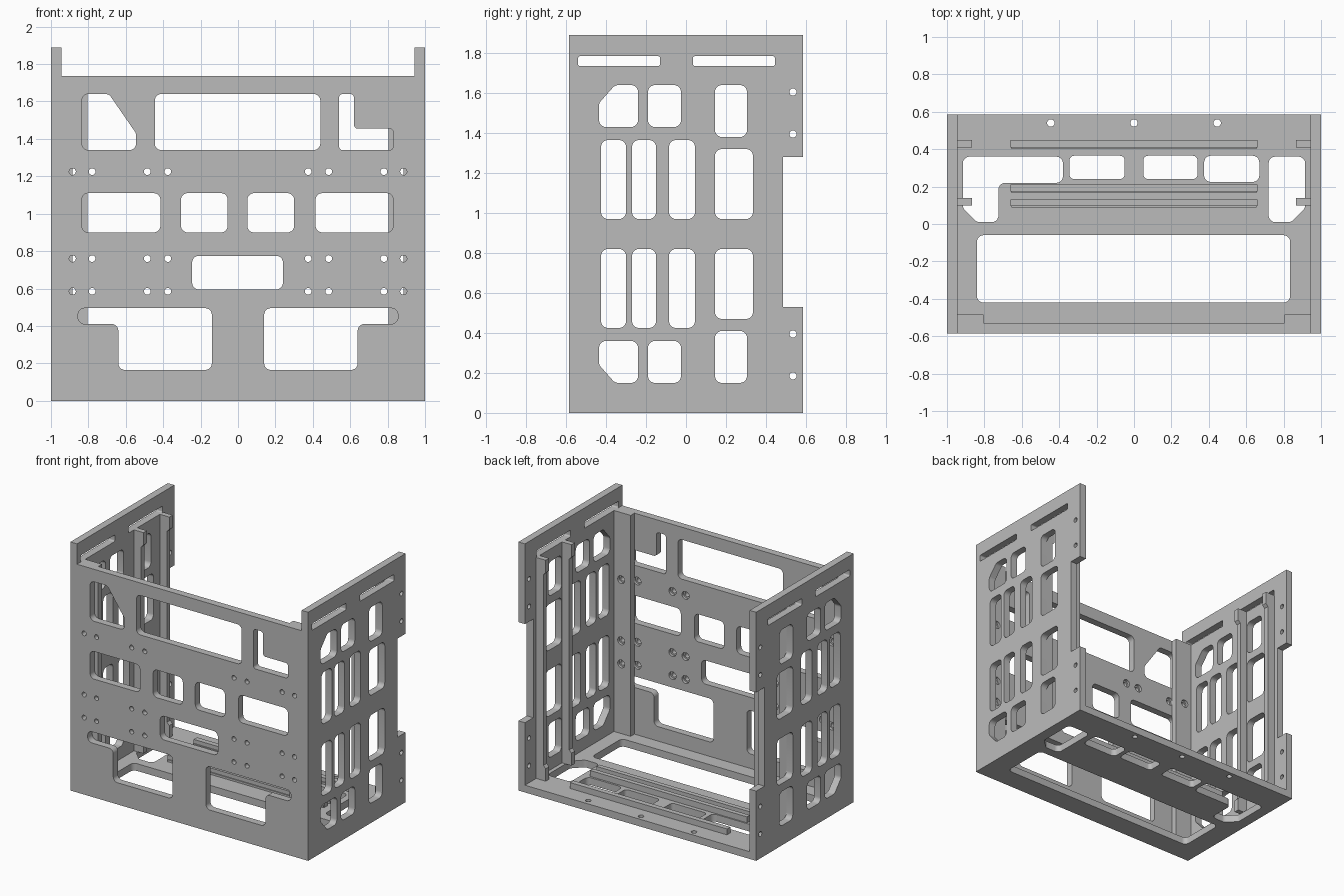
import bpy, bmesh, math
from mathutils import Vector, Matrix

cube = bpy.data.objects.get("Cube")
if cube:
    bpy.data.objects.remove(cube, do_unlink=True)

grey = bpy.data.materials.new("plain_grey")
grey.use_nodes = True
GREY = (0.5, 0.5, 0.5, 1)
grey.diffuse_color = GREY
grey.node_tree.nodes["Principled BSDF"].inputs["Base Color"].default_value = GREY

T = 0.055            # sheet thickness
INNER = 1 - T        # inner face of the side walls
DEPTH = 0.585        # half depth
MID_Z = 0.895        # symmetry height of the side cut-outs


def rounded(points, r=0.035, steps=5):
    """Round every corner of a polygon."""
    pts = [Vector(p) for p in points]
    out = []
    for i, p in enumerate(pts):
        u = (pts[i - 1] - p).normalized()
        v = (pts[(i + 1) % len(pts)] - p).normalized()
        half = u.angle(v) / 2
        c = p + (u + v).normalized() * (r / math.sin(half))
        s, e = p + u * (r / math.tan(half)) - c, p + v * (r / math.tan(half)) - c
        for k in range(steps + 1):
            out.append(c + s.lerp(e, k / steps).normalized() * r)
    return out


def corners(x0, x1, y0, y1):
    return [(x0, y0), (x1, y0), (x1, y1), (x0, y1)]


def rect(x0, x1, y0, y1, r=0.035):
    return rounded(corners(x0, x1, y0, y1), r)


def circle(x, y, r=0.018, n=16):
    return [(x + r * math.cos(2 * math.pi * k / n),
             y + r * math.sin(2 * math.pi * k / n)) for k in range(n)]


def finish(name, bm):
    mesh = bpy.data.meshes.new(name)
    bmesh.ops.recalc_face_normals(bm, faces=bm.faces)
    bm.to_mesh(mesh)
    bm.free()
    mesh.materials.append(grey)
    obj = bpy.data.objects.new(name, mesh)
    bpy.context.collection.objects.link(obj)
    return obj


def plate(name, loops, axis, start, thick):
    """Extrude an outline with holes along an axis, from start to start + thick."""
    curve = bpy.data.curves.new(name, "CURVE")
    curve.dimensions, curve.fill_mode, curve.extrude = "2D", "BOTH", thick / 2
    for loop in loops:
        spline = curve.splines.new("POLY")
        spline.points.add(len(loop) - 1)
        for sp, p in zip(spline.points, loop):
            sp.co = (p[0], p[1], 0, 1)
        spline.use_cyclic_u = True
    tmp = bpy.data.objects.new(name, curve)
    bm = bmesh.new()
    bm.from_mesh(tmp.to_mesh())
    tmp.to_mesh_clear()
    bpy.data.objects.remove(tmp)
    bpy.data.curves.remove(curve)
    bmesh.ops.remove_doubles(bm, verts=bm.verts, dist=0.0002)
    mid = start + thick / 2
    for v in bm.verts:
        a, b, c = v.co
        v.co = {"X": (mid + c, a, b), "Y": (a, mid + c, b), "Z": (a, b, mid + c)}[axis]
    return finish(name, bm)


def boxes(name, spans):
    bm = bmesh.new()
    for x0, x1, y0, y1, z0, z1 in spans:
        m = Matrix.Translation(((x0 + x1) / 2, (y0 + y1) / 2, (z0 + z1) / 2))
        m = m @ Matrix.Diagonal((abs(x1 - x0), y1 - y0, z1 - z0, 1))
        bmesh.ops.create_cube(bm, size=1, matrix=m)
    return finish(name, bm)


def counterbore(obj, spots, y, depth=0.02, r=0.03):
    """Widen screw holes on the inner face."""
    bm = bmesh.new()
    for x, z in spots:
        m = Matrix.Translation((x, y, z)) @ Matrix.Rotation(math.pi / 2, 4, "X")
        bmesh.ops.create_cone(bm, cap_ends=True, segments=16, radius1=r, radius2=r,
                              depth=depth * 2, matrix=m)
    cutter = finish("bore_cutter", bm)
    cutter.hide_render = True
    mod = obj.modifiers.new("bores", "BOOLEAN")
    mod.operation, mod.object, mod.solver = "DIFFERENCE", cutter, "EXACT"
    bpy.context.view_layer.update()
    obj_eval = obj.evaluated_get(bpy.context.evaluated_depsgraph_get())
    mesh = bpy.data.meshes.new_from_object(obj_eval)
    obj.modifiers.clear()
    obj.data = mesh
    bpy.data.objects.remove(cutter, do_unlink=True)


# Front panel with windows and screw holes
rows = (0.585, 0.76, 1.225)
screws = [(s * x, z) for s in (-1, 1) for x in (0.375, 0.485, 0.78) for z in rows]
edge_screws = [(s * 0.885, z) for s in (-1, 1) for z in rows]
low = [(0.14, 0.165), (0.64, 0.165), (0.64, 0.41), (0.855, 0.41), (0.855, 0.495), (0.14, 0.495)]
front_holes = [
    rounded([(-0.835, 1.34), (-0.545, 1.34), (-0.545, 1.43), (-0.69, 1.64), (-0.835, 1.64)]),
    rect(-0.445, 0.44, 1.34, 1.64),
    rounded([(0.54, 1.34), (0.83, 1.34), (0.83, 1.455), (0.62, 1.455), (0.62, 1.64),
             (0.54, 1.64)], 0.02),
    rect(-0.245, 0.24, 0.595, 0.775),
    rounded(low), rounded([(-x, z) for x, z in low]),
]
for x0, x1 in ((-0.835, -0.415), (-0.305, -0.055), (0.05, 0.30), (0.415, 0.83)):
    front_holes.append(rect(x0, x1, 0.90, 1.11))
front_holes += [circle(x, z) for x, z in screws + edge_screws]
front = plate("front_panel", [corners(-INNER, INNER, 0, 1.735)] + front_holes,
              "Y", -DEPTH, T)
counterbore(front, screws, -DEPTH + T)

# Corner posts behind the front panel
for side, s in (("left", 1), ("right", -1)):
    spots = [p for p in edge_screws if p[0] * s > 0]
    x0, x1 = sorted((s * 0.805, s * INNER))
    post = plate(side + "_corner_post",
                 [corners(x0, x1, T, 1.735)] + [circle(x, z) for x, z in spots],
                 "Y", -DEPTH + T, 0.045)
    counterbore(post, spots, -DEPTH + T + 0.045)

# Side walls: the upper half of the cut-outs is mirrored to the lower half
upper = [
    rounded([(-0.435, 1.43), (-0.24, 1.43), (-0.24, 1.64), (-0.355, 1.64), (-0.435, 1.55)]),
    rect(-0.19, -0.025, 1.43, 1.64), rect(0.145, 0.305, 1.38, 1.64),
    rect(-0.425, -0.30, 0.97, 1.365), rect(-0.27, -0.15, 0.97, 1.365),
    rect(-0.085, 0.045, 0.97, 1.365), rect(0.145, 0.335, 0.97, 1.32),
    circle(0.535, 1.605), circle(0.535, 1.395),
]
wall = [[(-DEPTH, 0), (DEPTH, 0), (DEPTH, 0.53), (0.485, 0.53), (0.485, 1.28),
         (DEPTH, 1.28), (DEPTH, 1.89), (-DEPTH, 1.89)]]
wall += upper + [[(y, 2 * MID_Z - z) for y, z in loop] for loop in upper]
wall += [rect(-0.54, -0.13, 1.735, 1.785, 0.01), rect(0.035, 0.445, 1.735, 1.785, 0.01)]
plate("left_wall", wall, "X", INNER, T)
plate("right_wall", wall, "X", -1, T)

# Floor
floor_holes = [
    rect(-0.84, 0.835, -0.42, -0.06),
    rounded([(-0.915, 0.36), (-0.38, 0.36), (-0.38, 0.22), (-0.725, 0.22), (-0.725, 0.01),
             (-0.84, 0.01), (-0.915, 0.085)]),
    rounded([(0.72, 0.01), (0.84, 0.01), (0.915, 0.085), (0.915, 0.36), (0.72, 0.36)]),
    rect(-0.345, -0.05, 0.24, 0.365, 0.025), rect(0.05, 0.34, 0.24, 0.365, 0.025),
    rect(0.375, 0.67, 0.225, 0.365),
] + [circle(x, 0.54, 0.02) for x in (-0.445, 0, 0.445)]
plate("floor", [corners(-INNER, INNER, -DEPTH + T, DEPTH)] + floor_holes, "Z", 0, T)
boxes("floor_front_edge", [(-INNER, INNER, -DEPTH + T, -DEPTH + T + 0.01, 0.01, T)])

# Guide rails along the floor
for name, y0, y1 in (("rear", 0.41, 0.45), ("middle", 0.175, 0.21), ("fore", 0.095, 0.13)):
    boxes(name + "_floor_rail", [(-0.66, 0.66, y0, y1, T - 0.005, T + 0.045),
                                 (-0.655, 0.655, y0 - 0.008, y0, T - 0.005, T + 0.015)])

# Upright guide rails on the walls, with a deeper head and foot
for side, s in (("left", 1), ("right", -1)):
    for name, y0, y1 in (("rear", 0.41, 0.45), ("fore", 0.10, 0.14)):
        outline = [(INNER, T), (0.865, T), (0.865, 0.15), (0.885, 0.17),
                   (0.885, 1.62), (0.865, 1.64), (0.865, 1.735), (INNER, 1.735)]
        plate(f"{side}_{name}_wall_rail", [[(s * x, z) for x, z in outline]],
              "Y", y0, y1 - y0)

# Smooth the rounded corners, keep real edges sharp
bpy.ops.object.select_all(action="DESELECT")
for obj in bpy.context.collection.objects:
    if obj.type == "MESH" and grey.name in obj.data.materials:
        obj.select_set(True)
        bpy.context.view_layer.objects.active = obj
bpy.ops.object.shade_smooth_by_angle(angle=math.radians(30))
